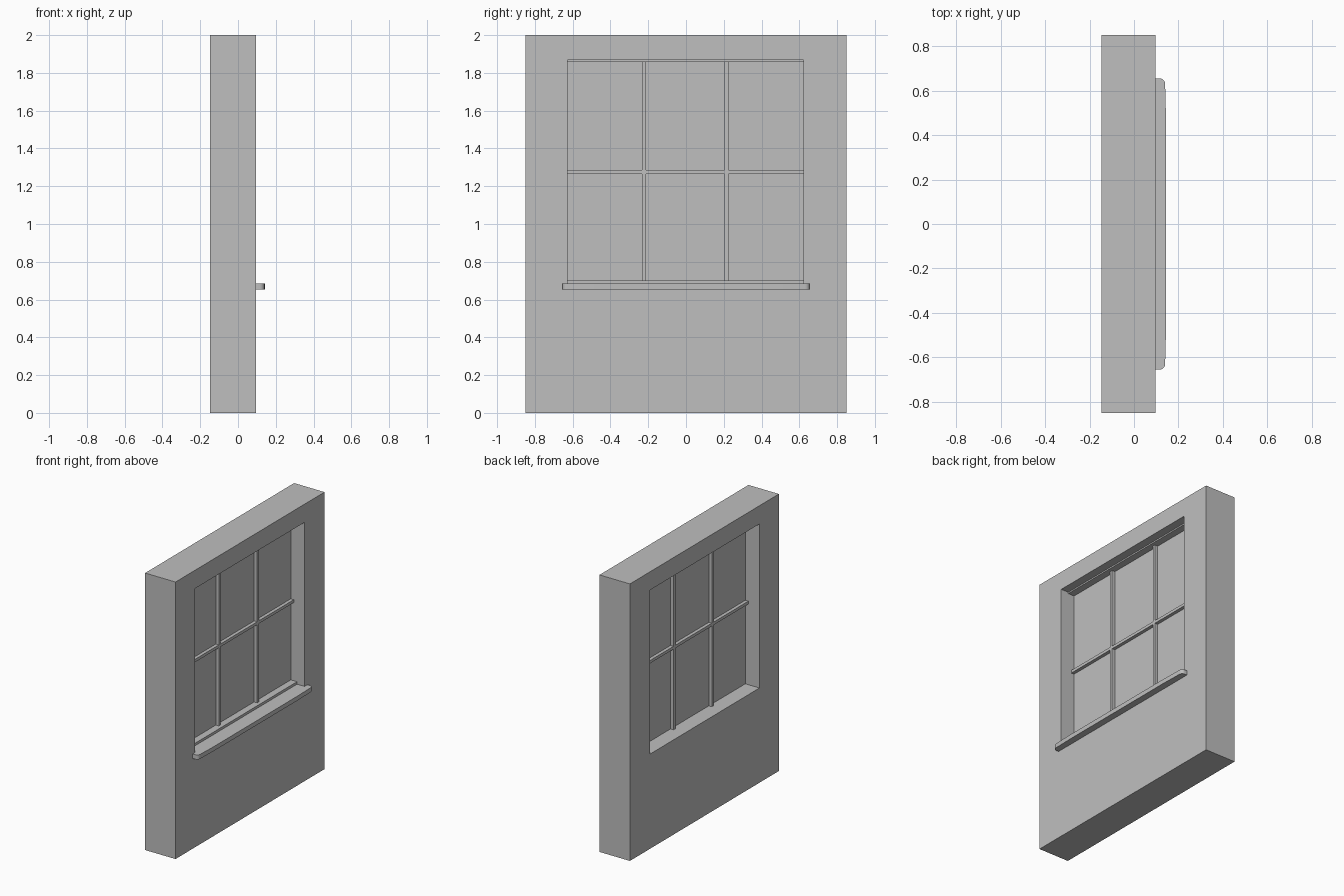
import bpy, bmesh, math
from mathutils import Vector

cube = bpy.data.objects.get("Cube")
if cube:
    bpy.data.objects.remove(cube, do_unlink=True)

GREY = (0.52, 0.52, 0.52, 1)
paint = bpy.data.materials.new("plain_grey")
paint.use_nodes = True
paint.diffuse_color = GREY
paint.node_tree.nodes["Principled BSDF"].inputs["Base Color"].default_value = GREY

# Main sizes
BACK, FRONT = -0.147, 0.096
HALF_W, HEIGHT = 0.85, 2.0
LEFT, RIGHT = -0.628, 0.622
BOTTOM, TOP = 0.684, 1.868
PANE_BACK, PANE_FRONT = -0.034, -0.014
BAR = 0.021


def finish(name, bm):
    bmesh.ops.recalc_face_normals(bm, faces=bm.faces)
    mesh = bpy.data.meshes.new(name)
    bm.to_mesh(mesh)
    bm.free()
    mesh.materials.append(paint)
    obj = bpy.data.objects.new(name, mesh)
    bpy.context.collection.objects.link(obj)
    return obj


def box(name, low, high):
    bm = bmesh.new()
    bmesh.ops.create_cube(bm, size=1)
    low, high = Vector(low), Vector(high)
    for v in bm.verts:
        v.co = (low + high) / 2 + v.co * (high - low)
    return finish(name, bm)


# Wall panel: a rectangular ring with depth
bm = bmesh.new()


def rectangle(x, y0, y1, z0, z1):
    return [bm.verts.new((x, y, z)) for y, z in ((y0, z0), (y1, z0), (y1, z1), (y0, z1))]


loops = []
for x in (BACK, FRONT):
    loops.append((rectangle(x, -HALF_W, HALF_W, 0, HEIGHT),
                  rectangle(x, LEFT, RIGHT, BOTTOM, TOP)))
(outer_b, inner_b), (outer_f, inner_f) = loops
for a, b in ((outer_b, inner_b), (outer_f, inner_f), (outer_b, outer_f), (inner_b, inner_f)):
    for i in range(4):
        j = (i + 1) % 4
        bm.faces.new((a[i], a[j], b[j], b[i]))
finish("wall", bm)

# Pane filling the opening
box("window_pane", (PANE_BACK, LEFT, BOTTOM), (PANE_FRONT, RIGHT, TOP))

# Rails at the top and bottom of the pane
RAIL_FRONT = 0.036
box("bottom_rail", (PANE_FRONT, LEFT, BOTTOM), (RAIL_FRONT, RIGHT, 0.702))
box("top_rail", (PANE_FRONT, LEFT, 1.858), (RAIL_FRONT, RIGHT, TOP))

# Glazing bars stand proud of both pane faces
BAR_BACK, BAR_FRONT = PANE_BACK - 0.024, PANE_FRONT + 0.024
for side, y in (("right", -0.222), ("left", 0.215)):
    box(side + "_upright_bar", (BAR_BACK, y - BAR / 2, BOTTOM), (BAR_FRONT, y + BAR / 2, TOP))
box("cross_bar", (BAR_BACK, LEFT, 1.266), (BAR_FRONT, RIGHT, 1.266 + BAR))

# Sill: rounded outer corners and a slightly bowed front edge
SILL_HALF, RADIUS, SILL_EDGE = 0.655, 0.025, 0.14
outline = [(FRONT, -SILL_HALF)]
for i in range(7):
    a = math.radians(15 * i)
    outline.append((SILL_EDGE - RADIUS + RADIUS * math.sin(a),
                    -SILL_HALF + RADIUS - RADIUS * math.cos(a)))
outline.append((SILL_EDGE + 0.004, -0.48))
outline += [(x, -y) for x, y in reversed(outline)]
bm = bmesh.new()
face = bm.faces.new([bm.verts.new((x, y, 0.652)) for x, y in outline])
extruded = bmesh.ops.extrude_face_region(bm, geom=[face], use_keep_orig=True)
top_verts = [g for g in extruded["geom"] if isinstance(g, bmesh.types.BMVert)]
bmesh.ops.translate(bm, verts=top_verts, vec=(0, 0, BOTTOM - 0.652))
sill = finish("sill", bm)
bpy.context.view_layer.objects.active = sill
sill.select_set(True)
bpy.ops.object.shade_smooth_by_angle(angle=math.radians(30))
